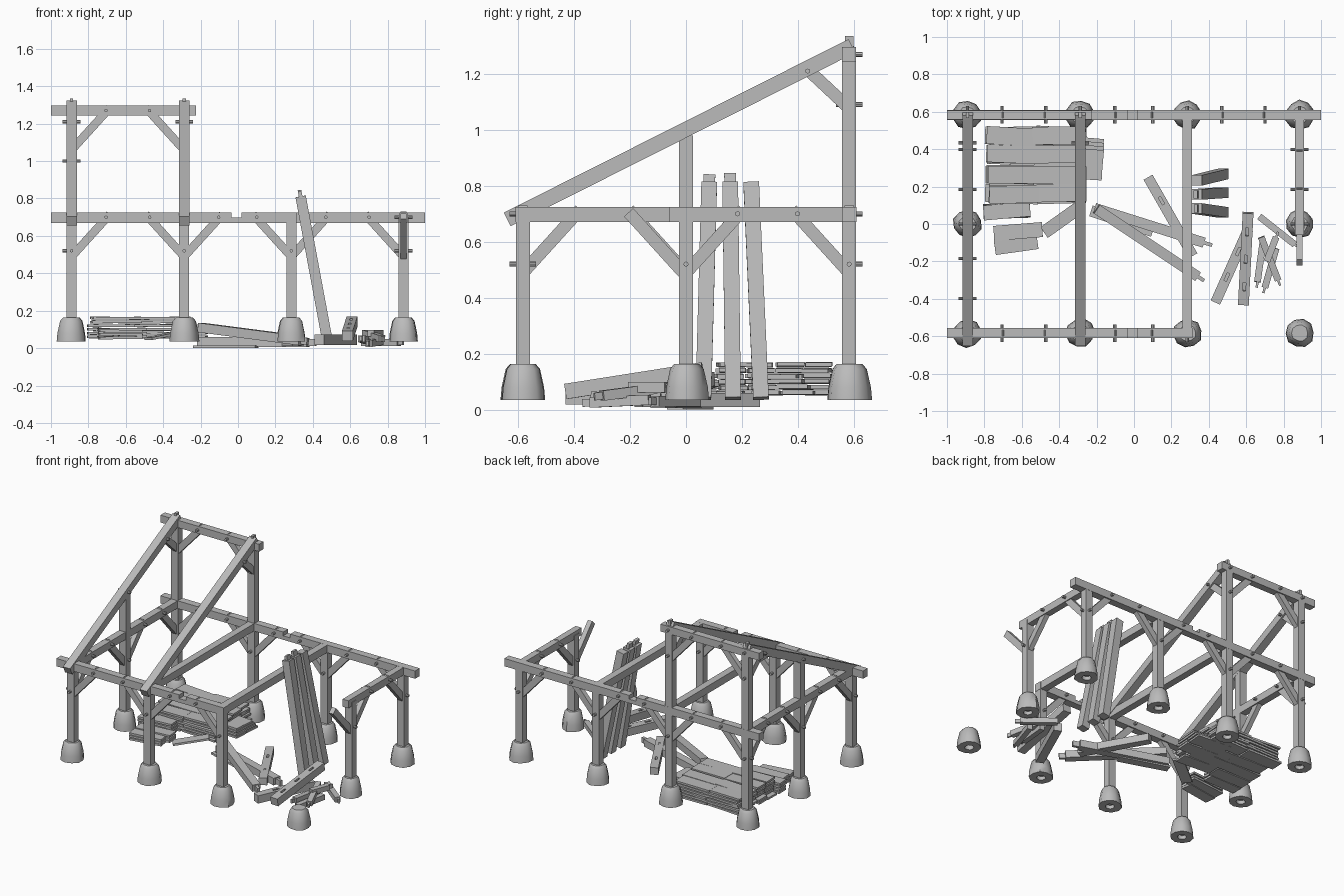
import bpy, bmesh, math, random
from mathutils import Vector, Matrix

if "Cube" in bpy.data.objects:
    bpy.data.objects.remove(bpy.data.objects["Cube"], do_unlink=True)
random.seed(4)

grey = bpy.data.materials.new("weathered grey")
grey.use_nodes = True
colour = (0.5, 0.5, 0.5, 1)
grey.diffuse_color = colour
grey.node_tree.nodes["Principled BSDF"].inputs["Base Color"].default_value = colour


def finish(name, bm):
    bmesh.ops.recalc_face_normals(bm, faces=bm.faces)
    mesh = bpy.data.meshes.new(name)
    bm.to_mesh(mesh)
    bm.free()
    mesh.materials.append(grey)
    ob = bpy.data.objects.new(name, mesh)
    bpy.context.collection.objects.link(ob)
    return ob


def frame(a, b):
    """Matrix with its origin midway from a to b and its z axis along the way."""
    a, b = Vector(a), Vector(b)
    z = (b - a).normalized()
    hint = Vector((0, 1, 0)) if abs(z.z) > 0.9 else Vector((0, 0, 1))
    x = hint.cross(z).normalized()
    y = z.cross(x)
    m = Matrix((x, y, z)).transposed().to_4x4()
    m.translation = (a + b) / 2
    return m, (b - a).length


def bar(name, a, b, w=0.054, d=0.054, tenon=0, slots=()):
    """Squared timber from a to b, with an optional end tenon and mortises."""
    m, length = frame(a, b)
    bm = bmesh.new()
    bmesh.ops.create_cube(bm, size=1, matrix=m @ Matrix.Diagonal((w, d, length, 1)))
    if tenon:
        bmesh.ops.create_cube(bm, size=1, matrix=m @ Matrix.Translation((0, 0, length / 2 + tenon / 2))
                              @ Matrix.Diagonal((w * 0.35, d * 0.75, tenon, 1)))
    ob = finish(name, bm)
    for s in slots:
        cut = bmesh.new()
        bmesh.ops.create_cube(cut, size=1, matrix=m @ Matrix.Translation((0, d / 2, s * length))
                              @ Matrix.Diagonal((w * 0.25, d, 0.045, 1)))
        cutter = finish("mortise_cutter", cut)
        cutter.hide_render = True
        mod = ob.modifiers.new("mortise", 'BOOLEAN')
        mod.operation, mod.solver, mod.object = 'DIFFERENCE', 'EXACT', cutter
        bpy.context.view_layer.objects.active = ob
        bpy.ops.object.modifier_apply(modifier=mod.name)
        bpy.data.objects.remove(cutter, do_unlink=True)
    return ob


def peg(at, axis, reach=0.047):
    """Round wooden peg driven through a joint."""
    off = Vector(axis) * reach
    m, length = frame(Vector(at) - off, Vector(at) + off)
    bm = bmesh.new()
    bmesh.ops.create_cone(bm, cap_ends=True, segments=8, radius1=0.009, radius2=0.009,
                          depth=length, matrix=m)
    finish("peg", bm)


def footing(x, y):
    """Tapered stone with a socket in its underside."""
    bm = bmesh.new()
    turn = random.random()
    rings = []
    wobble = [random.uniform(0.93, 1.06) for _ in range(10)]
    profile = [(0.03, 0.07), (0.03, 0.035), (0.078, 0.035), (0.074, 0.08), (0.06, 0.145), (0.045, 0.163)]
    for r, z in profile:
        rings.append([bm.verts.new((x + r * k * math.cos(turn + i * math.tau / 10),
                                    y + r * k * math.sin(turn + i * math.tau / 10), z))
                      for i, k in enumerate(wobble)])
    for lo, hi in zip(rings, rings[1:]):
        for i in range(10):
            j = (i + 1) % 10
            bm.faces.new((lo[i], lo[j], hi[j], hi[i]))
    bm.faces.new(rings[0])
    bm.faces.new(rings[-1])
    ob = finish("stone_footing", bm)
    bpy.ops.object.select_all(action='DESELECT')
    ob.select_set(True)
    bpy.context.view_layer.objects.active = ob
    bpy.ops.object.shade_smooth_by_angle(angle=math.radians(50))


def notched_beam(name, x0, x1, y):
    """Long beam with an open notch where its scarf joint sits."""
    pts = [(x0, BOT), (x1, BOT), (x1, TOP), (0.02, TOP), (0.02, 0.698), (-0.035, 0.698), (-0.035, TOP), (x0, TOP)]
    bm = bmesh.new()
    face = bm.faces.new([bm.verts.new((px, y - 0.026, pz)) for px, pz in pts])
    ext = bmesh.ops.extrude_face_region(bm, geom=[face])["geom"]
    bmesh.ops.translate(bm, vec=(0, 0.052, 0), verts=[v for v in ext if isinstance(v, bmesh.types.BMVert)])
    finish(name, bm)


def brace(post, step, axis, z=0.7, pegged=True):
    """Diagonal from a post up to a beam, step along the axis (0 is x, 1 is y)."""
    a, b = Vector((*post, z - 0.2)), Vector((*post, z + 0.015))
    a[axis] += 0.01 * (1 if step > 0 else -1)
    b[axis] += step
    bar("knee_brace", a, b, 0.034, 0.044)
    if pegged:
        side = (0, 1, 0) if axis == 0 else (1, 0, 0)
        low, high = Vector((*post, z - 0.18)), Vector((*post, z))
        high[axis] += step * 0.9
        peg(low, side)
        peg(high, side)


XS = (-0.89, -0.288, 0.285, 0.885)
Y = 0.583
BOT, TOP, MID = 0.67, 0.725, 0.698
REACH = 0.205

# Footings and posts
for x in XS:
    for y in (-Y, Y):
        footing(x, y)
        if x == XS[3] and y < 0:
            continue
        top = 1.29 if y > 0 and x < 0 else 0.7
        bar("post", (x, y, 0.06), (x, y, top), 0.054, 0.05)
for x, top in ((XS[0], 0.98), (XS[3], 0.7)):
    footing(x, 0)
    bar("middle_post", (x, 0, 0.06), (x, 0, top), 0.054, 0.05)

# Long beams and upper back beam
notched_beam("front_beam", -1, 0.314, -Y)
notched_beam("back_beam", -1, 1, Y)
bar("upper_back_beam", (-1, Y, 1.27), (-0.225, Y, 1.27), 0.05, 0.052)

# Cross beams
for x in XS[:3]:
    bar("cross_beam", (x, -Y, MID), (x, Y, MID), 0.05, TOP - BOT - 0.002)
bar("right_cross_beam", (XS[3], -0.06, MID), (XS[3], Y, MID), 0.046, TOP - BOT - 0.002)

# Rafters with their braces and pegs
for x in XS[:2]:
    bar("rafter", (x, -0.639, 0.68), (x, 0.593, 1.30), 0.056, 0.054)
    bar("rafter_brace", (x, 0.58, 1.08), (x, 0.425, 1.225), 0.034, 0.044)
    peg((x, 0.435, 1.21), (1, 0, 0))
    peg((x, Y, 1.09), (0, 1, 0))
    peg((x, Y, 1.27), (0, 1, 0))
    bar("rafter_tenon", (x, Y, 1.27), (x, Y, 1.335), 0.018, 0.03)
peg((XS[0], 0, 1.0), (1, 0, 0))

# Knee braces along the front and back walls
for y in (-Y, Y):
    for i, x in enumerate(XS):
        for s in (-REACH, REACH):
            outside = (i == 0 and s < 0) or (i == 3 and s > 0)
            missing = y < 0 and (i == 3 or (i == 2 and s > 0))
            if not outside and not missing:
                brace((x, y), s, 0)
brace((XS[0], Y), REACH, 0, 1.27)
brace((XS[1], Y), -REACH, 0, 1.27)

# Knee braces along the side walls
for x, y, s in ((XS[0], -Y, 1), (XS[0], 0, -1), (XS[0], 0, 1), (XS[0], Y, -1),
                (XS[3], 0, 1), (XS[3], Y, -1)):
    brace((x, y), s * REACH, 1)
brace((XS[3], 0), -REACH, 1, 0.69, False)

# Tenon ends showing on the outer posts
for x, y, z in [(sx, sy, MID) for sx in (XS[0], XS[3]) for sy in (-Y, Y)] + [(XS[0], Y, 1.27)]:
    if not (x > 0 and y < 0):
        bar("tenon_end", (x - 0.03, y, z), (x + 0.03, y, z), 0.012, 0.036)

# Spare timbers leaning on the cross beam
for y0, y1, t in ((0.062, 0.083, 0.03), (0.168, 0.158, 0.035), (0.268, 0.233, 0)):
    bar("leaning_timber", (0.478, y0, 0.04), (0.335, y1, 0.81), 0.056, 0.056, t)

# Timbers lying on the ground
bar("fallen_timber", (0.075, 0.25, 0.035), (0.315, -0.17, 0.035), 0.055, 0.05, 0, (-0.2, 0.25))
bar("fallen_timber", (-0.21, 0.085, 0.035), (0.375, -0.1, 0.03), 0.055, 0.05, 0.045)
bar("fallen_timber", (-0.2, 0.08, 0.11), (0.34, -0.28, 0.04), 0.055, 0.05, 0.04)
bar("fallen_timber", (0.435, -0.42, 0.045), (0.61, -0.03, 0.045), 0.055, 0.055, 0, (-0.15, 0.2))
bar("fallen_timber", (0.585, -0.43, 0.065), (0.61, 0.06, 0.142), 0.058, 0.055, 0, (-0.3, 0, 0.3))

# Loose braces near the bare footing
for a, b in (((0.67, 0.04, 0.03), (0.86, -0.11, 0.03)), ((0.68, -0.07, 0.08), (0.77, -0.3, 0.05)),
             ((0.76, -0.13, 0.035), (0.70, -0.34, 0.025)), ((0.69, -0.09, 0.04), (0.66, -0.31, 0.05)),
             ((0.71, -0.2, 0.08), (0.76, -0.07, 0.08))):
    bar("loose_brace", a, b, 0.036, 0.036, 0.03)


def plank(x, y, z, length, turn, width=0.095):
    half = Vector((math.cos(turn), math.sin(turn), random.uniform(-0.02, 0.02))) * length / 2
    c = Vector((x, y, z))
    bar("plank", c - half, c + half, width, 0.014)


# Plank stack in two bays of rows
for layer in range(6):
    for x in (-0.65, -0.4):
        for row in range(4):
            plank(x + random.uniform(-0.015, 0.015), 0.162 + row * 0.103 + random.uniform(-0.006, 0.006),
                  0.06 + layer * 0.02, 0.265, random.uniform(-0.06, 0.04))

# Strays around the stack
for layer in range(4):
    z = 0.06 + layer * 0.02
    plank(-0.29, 0.41 - layer * 0.02, z, 0.25, -0.09, 0.11)
    plank(-0.29, 0.29, z, 0.24, -0.06, 0.1)
    plank(-0.68, 0.07, z, 0.25, 0.03 + layer * 0.02, 0.08)
for layer in range(3):
    plank(-0.62, -0.04, 0.06 + layer * 0.02, 0.26, 0.08, 0.08)
    plank(-0.63, -0.11, 0.055 + layer * 0.018, 0.23, 0.14, 0.08)
bar("stray_plank", (-0.48, -0.045, 0.05), (-0.29, 0.09, 0.09), 0.07, 0.014)
bar("stray_plank", (-0.23, 0.07, 0.007), (0.1, -0.04, 0.007), 0.06, 0.014)
